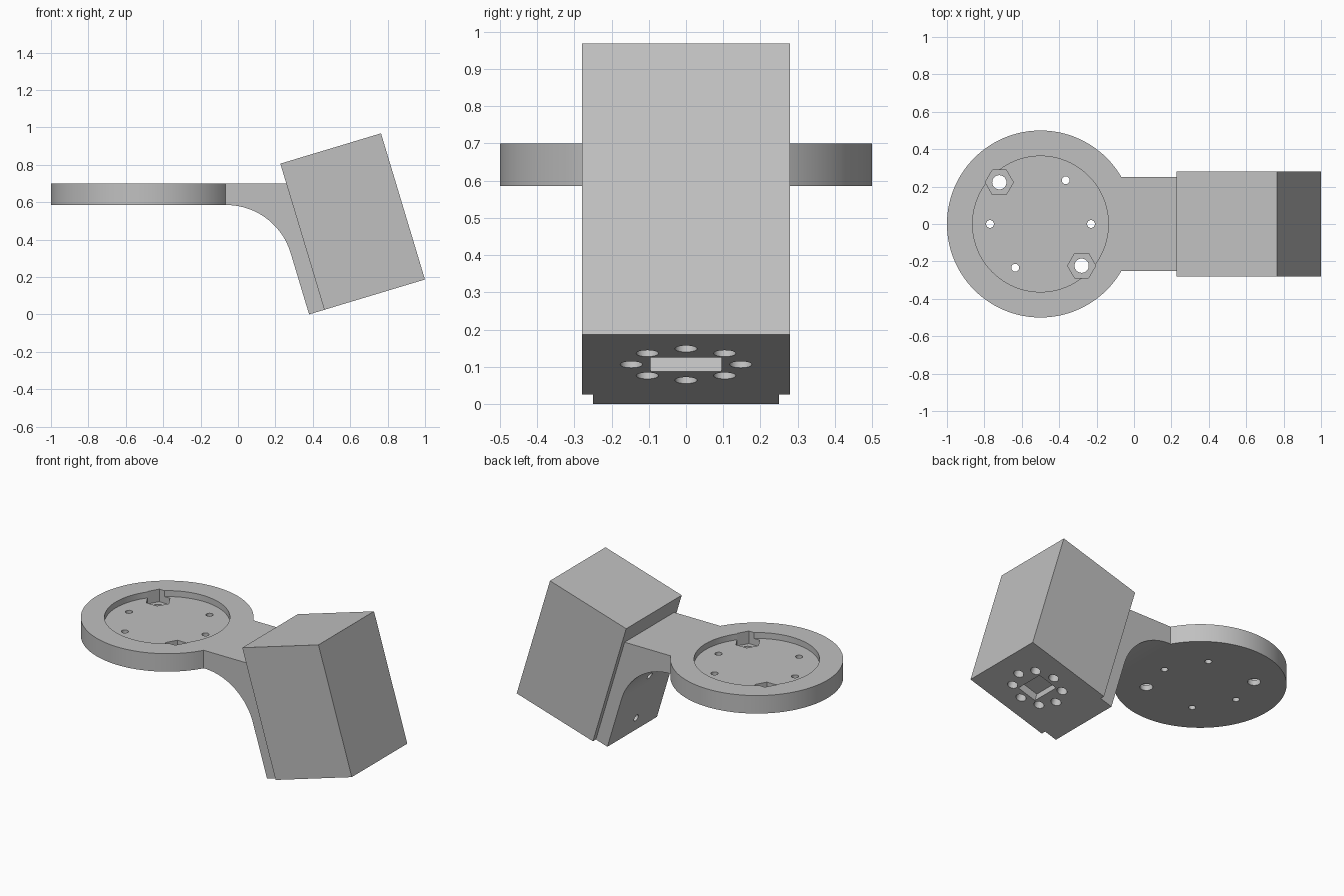
import bpy, math
from mathutils import Vector, Matrix

if "Cube" in bpy.data.objects:
    bpy.data.objects.remove(bpy.data.objects["Cube"])

# Single light grey material
grey = bpy.data.materials.new("light_grey")
grey.use_nodes = True
colour = (0.53, 0.53, 0.53, 1)
grey.diffuse_color = colour
grey.node_tree.nodes["Principled BSDF"].inputs["Base Color"].default_value = colour

TILT = math.radians(16.75)
U = Vector((math.cos(TILT), 0, math.sin(TILT)))    # across the tilted box
W = Vector((-math.sin(TILT), 0, math.cos(TILT)))   # up the tilted box
Y = Vector((0, 1, 0))
WIDTH, DEPTH, LENGTH = 0.562, 0.56, 0.816
CENTRE = Vector((0.613, 0, 0.4965))
DISC_X, TOP, BOTTOM = -0.5, 0.70, 0.585


def cylinder(name, loc, radius, depth, sides=32, rot=(0, 0, 0)):
    bpy.ops.mesh.primitive_cylinder_add(vertices=sides, radius=radius, depth=depth,
                                        location=loc, rotation=rot)
    ob = bpy.context.object
    ob.name = name
    return ob


def box(name, loc, size):
    bpy.ops.mesh.primitive_cube_add(size=1, location=loc, rotation=(0, -TILT, 0))
    ob = bpy.context.object
    ob.name = name
    ob.scale = size
    return ob


def combine(target, tools, operation):
    bpy.context.view_layer.update()
    for tool in tools:
        mod = target.modifiers.new("bool", "BOOLEAN")
        mod.operation, mod.solver, mod.object = operation, "EXACT", tool
        bpy.context.view_layer.objects.active = target
        bpy.ops.object.modifier_apply(modifier=mod.name)
        bpy.data.objects.remove(tool)


def finish(ob):
    ob.data.materials.clear()
    ob.data.materials.append(grey)
    bpy.ops.object.select_all(action="DESELECT")
    ob.select_set(True)
    bpy.context.view_layer.objects.active = ob
    bpy.ops.object.shade_smooth_by_angle(angle=math.radians(30))


# Round mounting disc
disc = cylinder("mounting_bracket", (DISC_X, 0, (TOP + BOTTOM) / 2), 0.5, TOP - BOTTOM, 128)

# Curved arm: side profile with a fillet, extruded across y
face_foot = CENTRE - U * WIDTH / 2 - W * LENGTH / 2
arm_foot = face_foot - U * 0.085
FILLET = 0.36
corner_x = arm_foot.x - (BOTTOM - arm_foot.z) * math.tan(TILT)
arc_x = corner_x - FILLET * math.tan((math.pi / 2 - TILT) / 2)
profile = [(-0.1, TOP), (-0.1, BOTTOM)]
STEPS = 24
for i in range(STEPS + 1):
    a = math.pi / 2 + (TILT - math.pi / 2) * i / STEPS
    profile.append((arc_x + FILLET * math.cos(a), BOTTOM - FILLET + FILLET * math.sin(a)))
face_top = face_foot + W * (TOP - face_foot.z) / W.z
profile += [(p.x, p.z) for p in (arm_foot, face_foot, face_top)]
n = len(profile)
verts = [(x, y, z) for y in (-0.25, 0.25) for x, z in profile]
faces = [tuple(range(n)), tuple(reversed(range(n, 2 * n)))]
faces += [(i, i + n, (i + 1) % n + n, (i + 1) % n) for i in range(n)]
mesh = bpy.data.meshes.new("arm")
mesh.from_pydata(verts, [], faces)
arm = bpy.data.objects.new("arm", mesh)
bpy.context.collection.objects.link(arm)
bpy.context.view_layer.objects.active = arm
arm.select_set(True)
bpy.ops.object.mode_set(mode="EDIT")
bpy.ops.mesh.select_all(action="SELECT")
bpy.ops.mesh.normals_make_consistent(inside=False)
bpy.ops.object.mode_set(mode="OBJECT")
combine(disc, [arm], "UNION")

# Recess, screw holes and hexagonal nut pockets in the disc
cuts = [cylinder("recess", (DISC_X, 0, TOP + 0.06), 0.363, 0.2, 96)]
cuts[0].location.z = TOP - 0.038 + 0.1
for angle in (0, 60, 180, 240):
    a = math.radians(angle)
    cuts.append(cylinder("screw_hole", (DISC_X + 0.27 * math.cos(a), 0.27 * math.sin(a), 0.65),
                         0.021, 0.4, 24))
for side in (-1, 1):
    x, y = DISC_X + side * 0.22, -side * 0.223
    cuts.append(cylinder("nut_pocket", (x, y, 0.62 + 0.1), 0.075, 0.2, 6, (0, 0, math.pi / 2)))
    cuts.append(cylinder("bolt_hole", (x, y, 0.65), 0.038, 0.4, 32))

# Two screw holes through the arm, square to the box
for height in (0.1, 0.41):
    cuts.append(cylinder("arm_hole", face_foot + W * height - U * 0.2, 0.022, 0.8, 24,
                         (0, math.pi / 2 - TILT, 0)))
combine(disc, cuts, "DIFFERENCE")
finish(disc)

# Tilted box with a ring of holes round a shallow rectangular pocket underneath
housing = box("tilted_housing", CENTRE, (WIDTH, DEPTH, LENGTH))
base = CENTRE - W * LENGTH / 2
cuts = [box("pocket", base, (0.13, 0.19, 0.1))]
for i in range(8):
    a = i * math.pi / 4
    spot = base + (U * math.cos(a) + Y * math.sin(a)) * 0.147
    cuts.append(cylinder("vent_hole", spot, 0.03, 0.2, 24, (0, -TILT, 0)))
combine(housing, cuts, "DIFFERENCE")
finish(housing)
